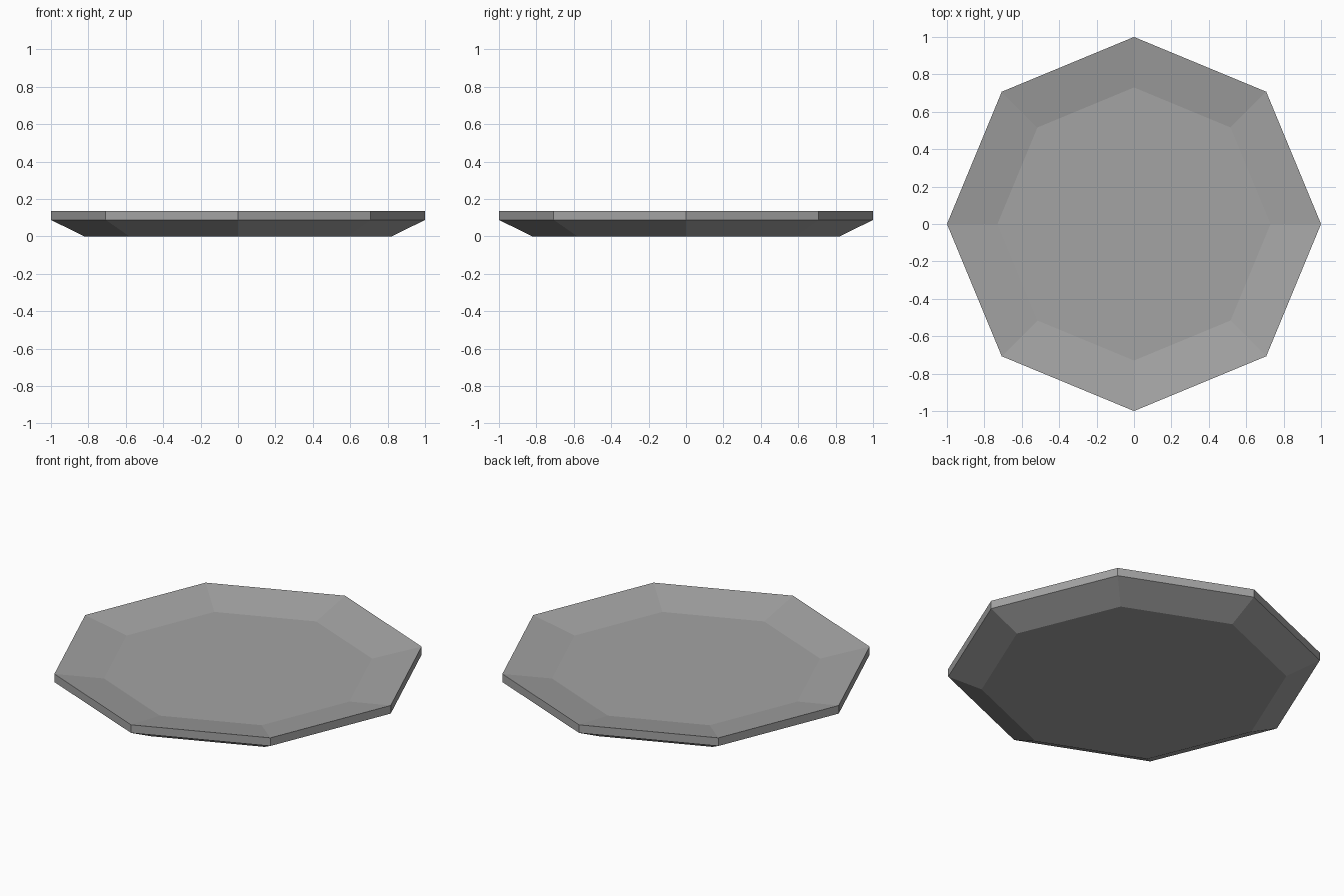
import bpy
import bmesh
from math import cos, sin, tau

cube = bpy.data.objects.get("Cube")
if cube:
    bpy.data.objects.remove(cube, do_unlink=True)

SIDES = 8
# Radius and height of each ring, from the underside round the rim to the well
PROFILE = [(0.82, 0), (1, 0.088), (1, 0.136), (0.73, 0.087)]

# Plain grey finish
grey = bpy.data.materials.new("plain_grey")
grey.use_nodes = True
colour = (0.37, 0.37, 0.37, 1)
grey.diffuse_color = colour
grey.node_tree.nodes["Principled BSDF"].inputs["Base Color"].default_value = colour

# Eight-sided plate, lofted through the rings
bm = bmesh.new()
rings = [[bm.verts.new((r * cos(tau * i / SIDES), r * sin(tau * i / SIDES), z))
          for i in range(SIDES)] for r, z in PROFILE]
for low, high in zip(rings, rings[1:]):
    for i in range(SIDES):
        j = (i + 1) % SIDES
        bm.faces.new((low[i], low[j], high[j], high[i]))

# Flat foot and flat well
bm.faces.new(rings[0][::-1])
bm.faces.new(rings[-1])
bmesh.ops.recalc_face_normals(bm, faces=bm.faces)

mesh = bpy.data.meshes.new("plate")
bm.to_mesh(mesh)
bm.free()
mesh.materials.append(grey)
plate = bpy.data.objects.new("plate", mesh)
bpy.context.collection.objects.link(plate)
